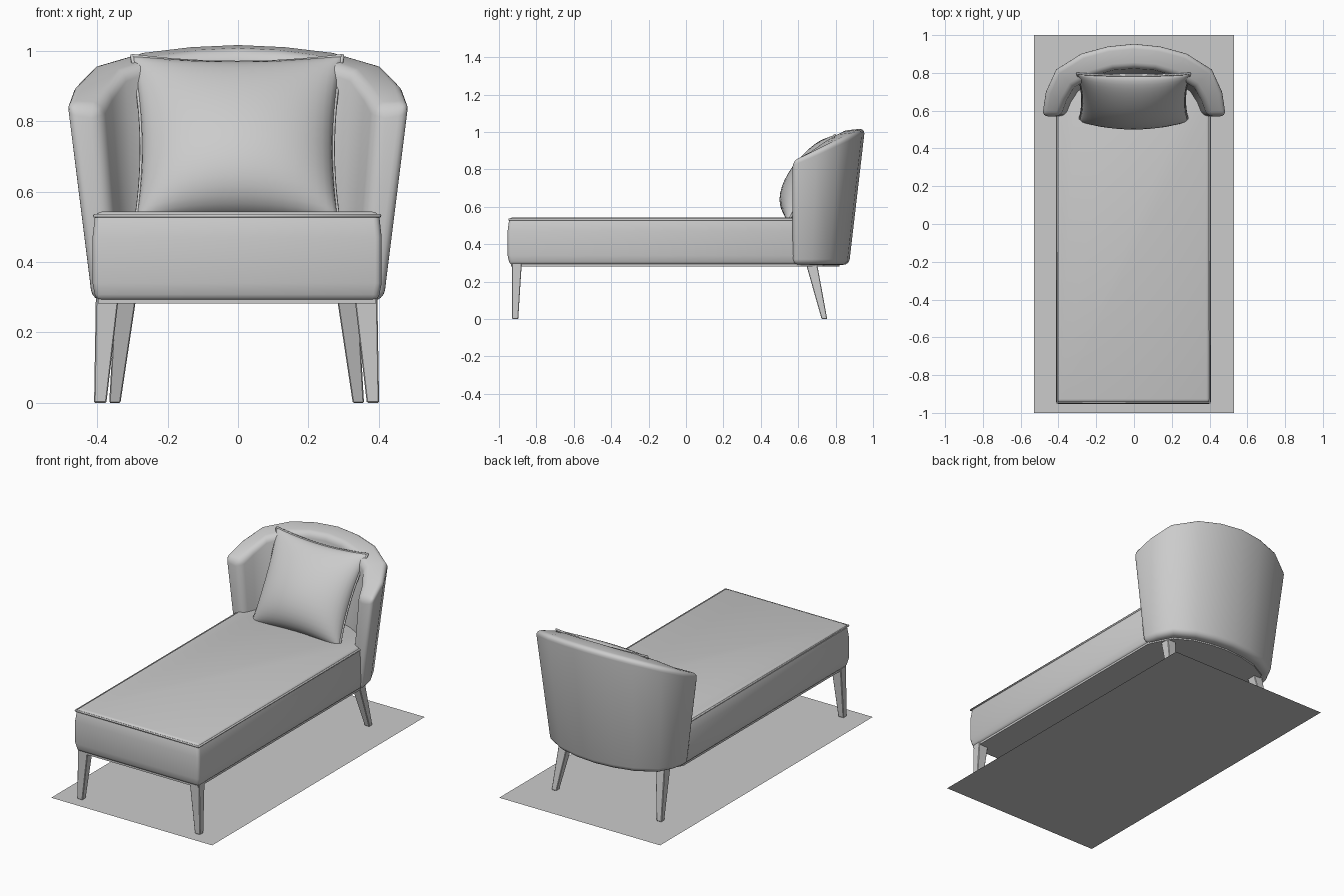
import bpy, bmesh, math
from mathutils import Vector

if "Cube" in bpy.data.objects:
    bpy.data.objects.remove(bpy.data.objects["Cube"])

grey = bpy.data.materials.new("soft grey")
grey.use_nodes = True
grey.diffuse_color = (0.6, 0.6, 0.6, 1)
grey.node_tree.nodes["Principled BSDF"].inputs["Base Color"].default_value = (0.6, 0.6, 0.6, 1)


def finish(name, bm, bevel=0.0, segments=3, smooth=40):
    bmesh.ops.recalc_face_normals(bm, faces=bm.faces)
    mesh = bpy.data.meshes.new(name)
    bm.to_mesh(mesh)
    bm.free()
    mesh.materials.append(grey)
    ob = bpy.data.objects.new(name, mesh)
    bpy.context.collection.objects.link(ob)
    bpy.ops.object.select_all(action='DESELECT')
    bpy.context.view_layer.objects.active = ob
    ob.select_set(True)
    if bevel:
        mod = ob.modifiers.new("soft edges", 'BEVEL')
        mod.width, mod.segments = bevel, segments
        mod.limit_method, mod.angle_limit = 'ANGLE', math.radians(50)
        bpy.ops.object.modifier_apply(modifier=mod.name)
    if smooth:
        bpy.ops.object.shade_smooth_by_angle(angle=math.radians(smooth))
    return ob


def loft(rings, cap=True):
    """Skin a list of closed rings that have equal point counts."""
    bm = bmesh.new()
    rows = [[bm.verts.new(p) for p in ring] for ring in rings]
    n = len(rows[0])
    for a, b in zip(rows, rows[1:]):
        for i in range(n):
            j = (i + 1) % n
            bm.faces.new((a[i], a[j], b[j], b[i]))
    if cap:
        bm.faces.new(rows[0])
        bm.faces.new(rows[-1])
    return bm


def piping(name, points, radius):
    curve = bpy.data.curves.new(name, 'CURVE')
    curve.dimensions = '3D'
    curve.bevel_depth, curve.bevel_resolution = radius, 1
    spline = curve.splines.new('POLY')
    spline.points.add(len(points) - 1)
    for sp, p in zip(spline.points, points):
        sp.co = (*p, 1)
    spline.use_cyclic_u = True
    curve.materials.append(grey)
    bpy.context.collection.objects.link(bpy.data.objects.new(name, curve))


# floor sheet
bm = bmesh.new()
bm.faces.new([bm.verts.new(p) for p in
              ((-0.53, -1, 0), (0.53, -1, 0), (0.53, 1, 0), (-0.53, 1, 0))])
finish("floor_sheet", bm, smooth=0)

# wrap-around backrest: outer rim x, y, z and inner rim x, y from arm tip to centre
ARM, BASE = 0.57, 0.29
half = [(0.49, 0.57, 0.85, 0.39, 0.57), (0.47, 0.70, 0.905, 0.36, 0.655),
        (0.415, 0.82, 0.96, 0.32, 0.725), (0.28, 0.905, 0.998, 0.22, 0.785),
        (0.14, 0.943, 1.014, 0.11, 0.817), (0, 0.957, 1.02, 0, 0.825)]
stations = [(-a, b, c, -d, e) for a, b, c, d, e in half] + half[-2::-1]


def low(x, y):
    return (x * 0.855, ARM + (y - ARM) * 0.78, BASE)


shell = [[low(ox, oy), (ox, oy, z), (ix, iy, z - 0.015), low(ix * 1.03, iy)]
         for ox, oy, z, ix, iy in stations]
finish("backrest", loft(shell), bevel=0.03, segments=4, smooth=50)

# long seat, its rear tucked into the backrest
rear = [(ox * 0.8, ARM + (oy - ARM) * 0.68) for ox, oy, *_ in stations[::-1]]
plan = [(-0.41, 0.6), (-0.41, -0.95), (0.405, -0.95), (0.405, 0.6)] + rear[1:-1]


def outline(grow, z):
    return [(x * (1 + grow), y * (1 + grow / 2), z) for x, y in plan]


finish("seat", loft([outline(-0.015, BASE), outline(0.008, 0.34),
                     outline(0.008, 0.47), outline(-0.012, 0.543)]),
       bevel=0.018, smooth=50)
finish("seat_base", loft([outline(-0.03, 0.282), outline(-0.03, 0.30)]), smooth=0)
piping("seat_piping", outline(-0.008, 0.531), 0.006)

# scatter cushion leaning on the backrest
UP = Vector((0, 0.47, 0.88)).normalized()
OUT = Vector((0, -0.88, 0.47)).normalized()
MID = Vector((-0.002, 0.67, 0.75))


def cushion_point(u, v, depth):
    x = 0.272 * u * (1 + 0.08 * v * v + 0.02 * v)
    h = 0.245 * v * (1 + 0.09 * u * u)
    puff = depth * (max(0, (1 - u * u) * (1 - v * v))) ** 0.5 * (1 - 0.25 * v)
    return MID + Vector((x, 0, 0)) + UP * h + OUT * puff


N = 20
bm = bmesh.new()
steps = [math.sin(math.pi / 2 * (2 * i / N - 1)) for i in range(N + 1)]
for depth in (0.12, -0.08):
    grid = [[bm.verts.new(cushion_point(u, v, depth)) for u in steps] for v in steps]
    for j in range(N):
        for i in range(N):
            bm.faces.new((grid[j][i], grid[j][i + 1], grid[j + 1][i + 1], grid[j + 1][i]))
bmesh.ops.remove_doubles(bm, verts=bm.verts, dist=0.0005)
finish("cushion", bm, smooth=60)
seam = ([(u, -1) for u in steps[:-1]] + [(1, v) for v in steps[:-1]]
        + [(u, 1) for u in steps[:0:-1]] + [(-1, v) for v in steps[:0:-1]])
piping("cushion_piping", [cushion_point(u, v, 0) for u, v in seam], 0.006)


# tapered legs
def rect(x0, x1, y0, y1, z):
    return [(x0, y0, z), (x1, y0, z), (x1, y1, z), (x0, y1, z)]


for side, label in ((1, "left"), (-1, "right")):
    front = [rect(0.37, 0.405, -0.93, -0.897, 0), rect(0.335, 0.4, -0.93, -0.878, 0.3)]
    back = [rect(0.33, 0.362, 0.725, 0.755, 0), rect(0.285, 0.345, 0.64, 0.70, 0.3)]
    for part, rings in (("front", front), ("back", back)):
        rings = [[(side * x - 0.004, y, z) for x, y, z in r] for r in rings]
        finish(f"{part}_leg_{label}", loft(rings), bevel=0.003, segments=1, smooth=0)
